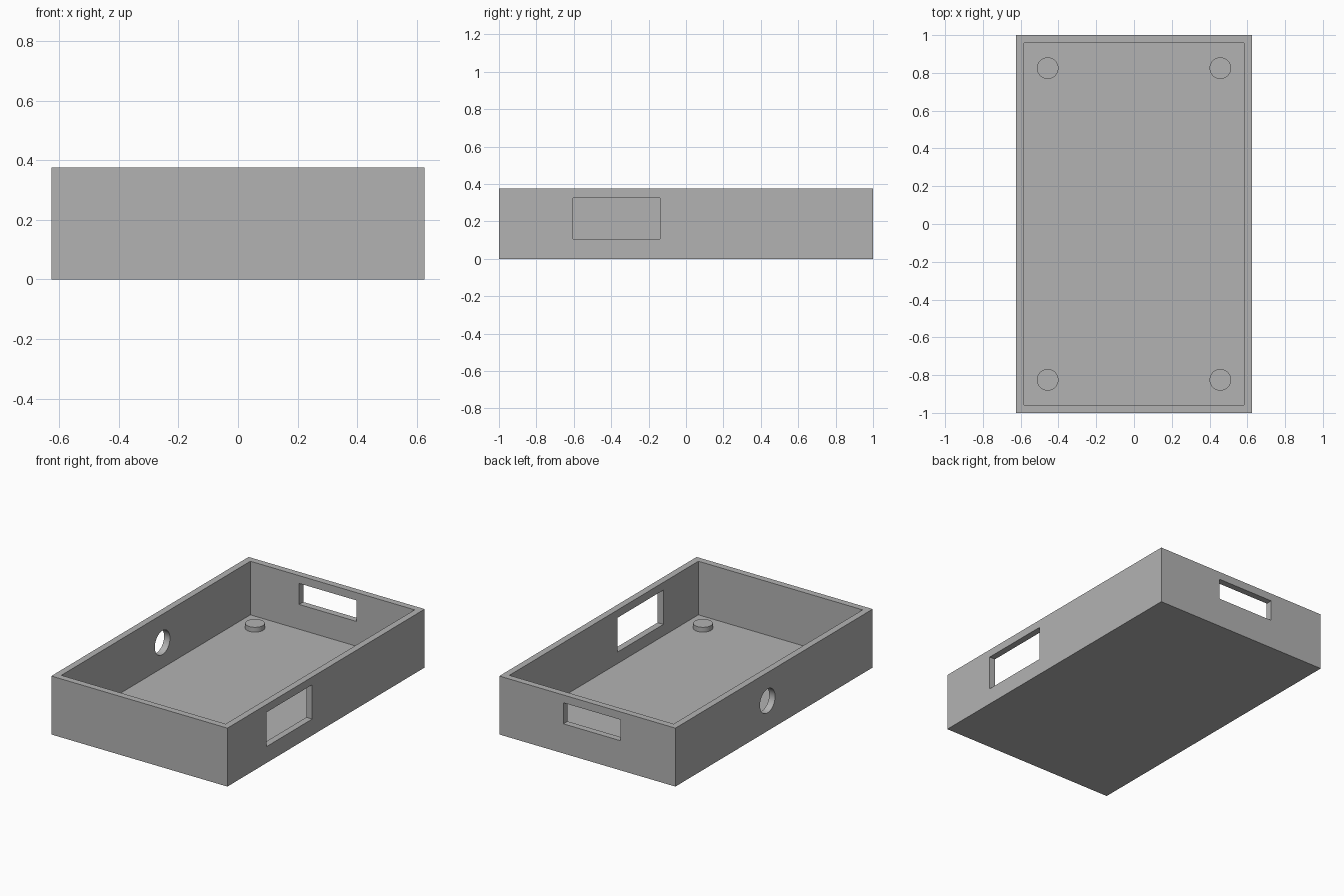
import bpy
from math import pi, radians

default = bpy.data.objects.get("Cube")
if default:
    bpy.data.objects.remove(default, do_unlink=True)

HALF_X, HALF_Y, HEIGHT = 0.625, 1.0, 0.375
WALL, FLOOR = 0.042, 0.031

# Single grey plastic
grey = bpy.data.materials.new("grey_plastic")
grey.use_nodes = True
colour = (0.45, 0.45, 0.45, 1)
grey.diffuse_color = colour
grey.node_tree.nodes["Principled BSDF"].inputs["Base Color"].default_value = colour


def box(name, low, high):
    """Axis-aligned box between two corners."""
    middle = [(a + b) / 2 for a, b in zip(low, high)]
    bpy.ops.mesh.primitive_cube_add(size=1, location=middle)
    ob = bpy.context.object
    ob.name = name
    ob.scale = [b - a for a, b in zip(low, high)]
    bpy.ops.object.transform_apply(location=True, rotation=False, scale=True)
    ob.data.materials.append(grey)
    return ob


def cylinder(name, radius, depth, location, rotation=(0, 0, 0)):
    bpy.ops.mesh.primitive_cylinder_add(vertices=48, radius=radius, depth=depth,
                                        location=location, rotation=rotation)
    ob = bpy.context.object
    ob.name = name
    ob.data.materials.append(grey)
    return ob


def smooth(ob):
    bpy.ops.object.select_all(action="DESELECT")
    ob.select_set(True)
    bpy.context.view_layer.objects.active = ob
    bpy.ops.object.shade_smooth_by_angle(angle=radians(30))


# Open tray and the shapes cut out of it
tray = box("tray", (-HALF_X, -HALF_Y, 0), (HALF_X, HALF_Y, HEIGHT))
cutters = [
    box("cavity_cutter", (WALL - HALF_X, WALL - HALF_Y, FLOOR),
        (HALF_X - WALL, HALF_Y - WALL, HEIGHT + 0.1)),
    box("side_window_cutter", (HALF_X - 0.1, -0.604, 0.105),
        (HALF_X + 0.1, -0.14, 0.325)),
    box("back_slot_cutter", (-0.237, HALF_Y - 0.1, 0.19),
        (0.17, HALF_Y + 0.1, 0.325)),
    cylinder("round_hole_cutter", 0.077, 0.2, (-HALF_X, 0.066, 0.193),
             (0, pi / 2, 0)),
]
bpy.context.view_layer.objects.active = tray
for cutter in cutters:
    cutter.hide_render = True
    cut = tray.modifiers.new(cutter.name, "BOOLEAN")
    cut.operation = "DIFFERENCE"
    cut.solver = "EXACT"
    cut.object = cutter
    bpy.ops.object.modifier_apply(modifier=cut.name)
    bpy.data.objects.remove(cutter, do_unlink=True)
smooth(tray)

# Low round posts near the floor corners
POST_TOP, POST_BASE = 0.062, FLOOR - 0.01
for side, x in (("right", -0.457), ("left", 0.457)):
    for end, y in (("front", -0.825), ("back", 0.825)):
        post = cylinder(f"{end}_{side}_post", 0.057, POST_TOP - POST_BASE,
                        (x, y, (POST_TOP + POST_BASE) / 2))
        smooth(post)
